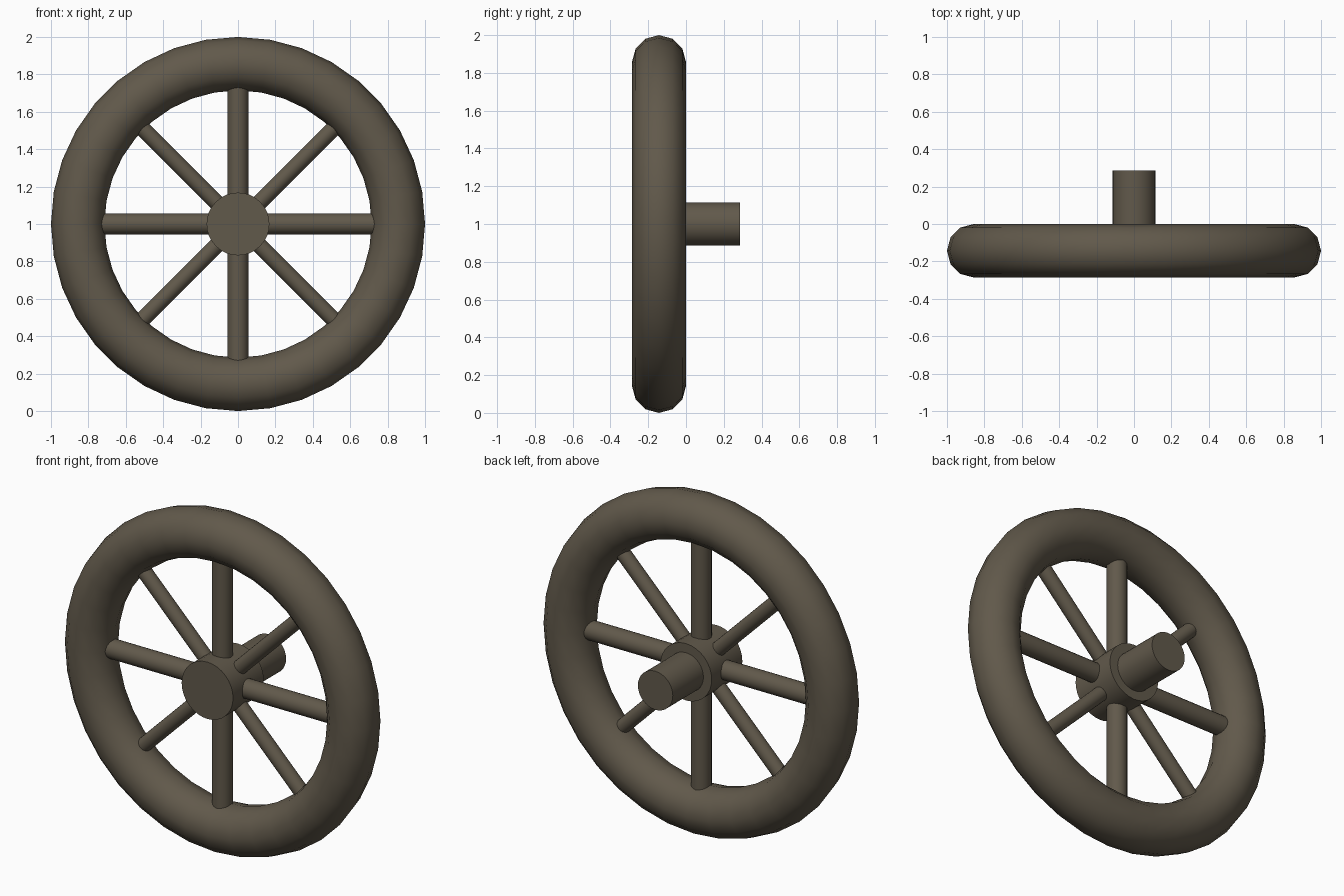
import bpy
from math import pi, radians
from mathutils import Vector, Matrix

cube = bpy.data.objects.get("Cube")
if cube:
    bpy.data.objects.remove(cube, do_unlink=True)

CENTRE = Vector((0, -0.143, 1))

iron = bpy.data.materials.new("dark_iron")
iron.use_nodes = True
colour = (0.12, 0.10, 0.07, 1)
iron.diffuse_color = colour
iron.node_tree.nodes["Principled BSDF"].inputs["Base Color"].default_value = colour


def finish(name):
    obj = bpy.context.object
    obj.name = name
    obj.data.materials.append(iron)
    bpy.ops.object.shade_smooth_by_angle(angle=radians(40))
    return obj


def rod(name, start, end, radius, sides):
    axis = end - start
    bpy.ops.mesh.primitive_cylinder_add(
        vertices=sides, radius=radius, depth=axis.length,
        location=(start + end) / 2, rotation=axis.to_track_quat("Z", "Y").to_euler())
    return finish(name)


# Round rim
bpy.ops.mesh.primitive_torus_add(
    major_segments=36, minor_segments=12, major_radius=0.857, minor_radius=0.143,
    location=CENTRE, rotation=(pi / 2, 0, 0))
finish("rim")

# Hub and rear axle
rod("hub", Vector((0, -0.286, 1)), Vector((0, 0, 1)), 0.168, 32)
rod("axle", Vector((0, -0.02, 1)), Vector((0, 0.286, 1)), 0.114, 32)

# Spokes run from inside the hub into the rim; the diagonal ones are slimmer
for i in range(8):
    direction = Matrix.Rotation(i * pi / 4, 3, "Y") @ Vector((0, 0, 1))
    radius = 0.042 if i % 2 else 0.056
    rod(f"spoke_{i + 1}", CENTRE + direction * 0.1, CENTRE + direction * 0.8, radius, 20)
